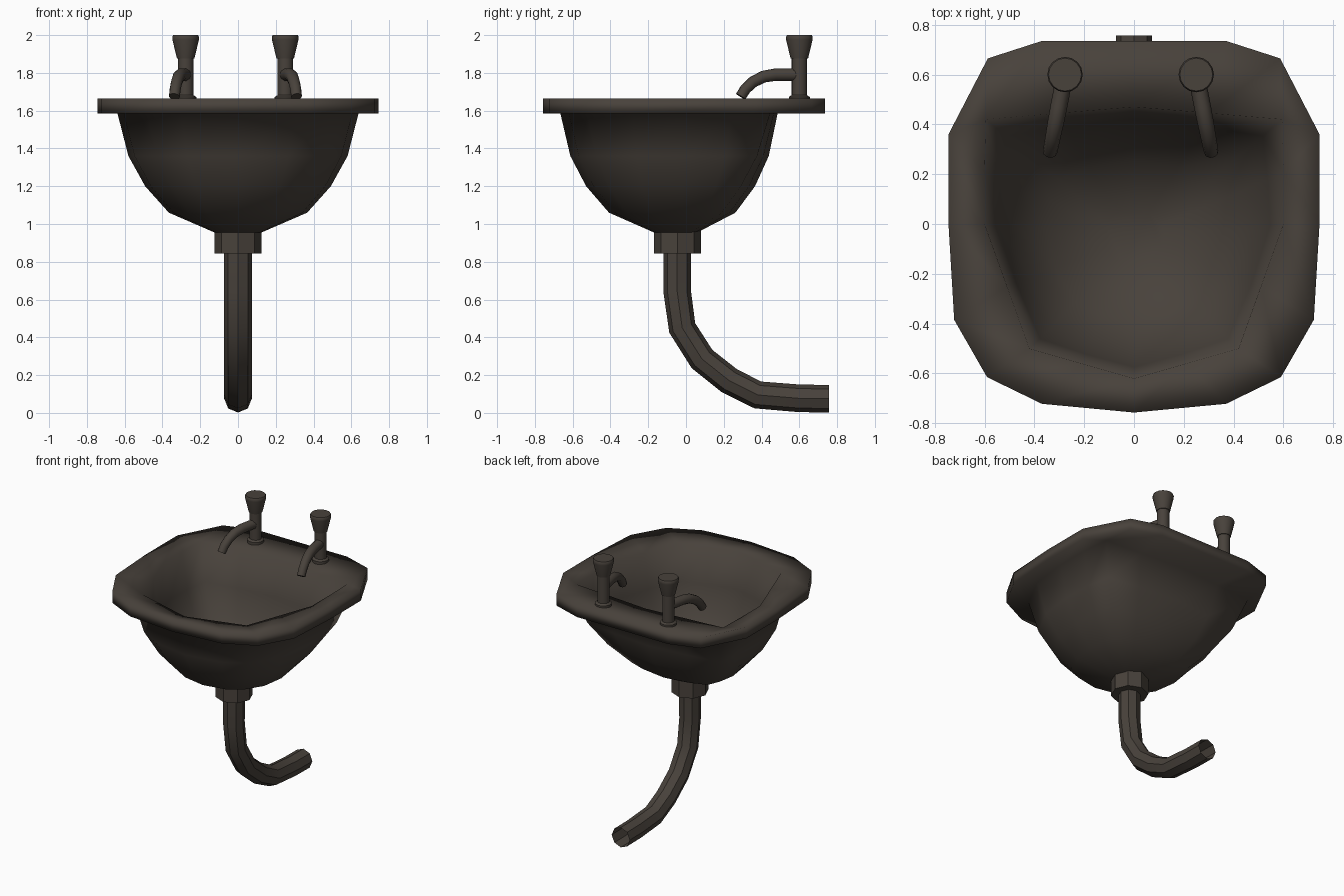
import bpy, bmesh, math
from mathutils import Vector

if "Cube" in bpy.data.objects:
    bpy.data.objects.remove(bpy.data.objects["Cube"])

mat = bpy.data.materials.new("dark_brown_grey")
mat.diffuse_color = (0.065, 0.054, 0.044, 1)
mat.use_nodes = True
mat.node_tree.nodes["Principled BSDF"].inputs["Base Color"].default_value = mat.diffuse_color


def loft(name, rings, cap_start=True, cap_end=True, sharp=40):
    """Skin a list of equal-length closed rings."""
    bm = bmesh.new()
    vs = [[bm.verts.new(p) for p in r] for r in rings]
    n = len(rings[0])
    for a, b in zip(vs, vs[1:]):
        for i in range(n):
            j = (i + 1) % n
            bm.faces.new((a[i], a[j], b[j], b[i]))
    if cap_start:
        bm.faces.new(vs[0][::-1])
    if cap_end:
        bm.faces.new(vs[-1])
    bmesh.ops.recalc_face_normals(bm, faces=bm.faces)
    me = bpy.data.meshes.new(name)
    bm.to_mesh(me)
    bm.free()
    for p in me.polygons:
        p.use_smooth = True
    if sharp:
        me.set_sharp_from_angle(angle=math.radians(sharp))
    me.materials.append(mat)
    ob = bpy.data.objects.new(name, me)
    bpy.context.collection.objects.link(ob)
    return ob


def lathe(name, cx, cy, profile, n):
    return loft(name, [[Vector((cx + r * math.cos(2 * math.pi * i / n),
                                cy + r * math.sin(2 * math.pi * i / n), z))
                        for i in range(n)] for r, z in profile])


def tube(name, path, radii, n, caps):
    """Sweep a circle along a path lying in one vertical plane."""
    path = [Vector(p) for p in path]
    flat = path[-1] - path[0]
    side = Vector((flat.y, -flat.x, 0)).normalized()
    rings = []
    for k, p in enumerate(path):
        t = (path[min(k + 1, len(path) - 1)] - path[max(k - 1, 0)]).normalized()
        up = side.cross(t)
        rings.append([p + radii[k] * (side * math.cos(a) + up * math.sin(a))
                      for a in (2 * math.pi * i / n for i in range(n))])
    return loft(name, rings, caps, caps)


def mirror(half):
    return half + [(-x, y) for x, y in half[-2:0:-1]]


# Basin outlines: right half from front to back
RIM = mirror([(0, -.757), (.37, -.722), (.59, -.615), (.722, -.385), (.745, 0),
              (.745, .36), (.587, .665), (.37, .735), (0, .735)])
OUTER = mirror([(0, -.665), (.3, -.62), (.48, -.52), (.605, -.28), (.638, 0),
                (.637, .24), (.615, .445), (.33, .465), (0, .485)])
INNER = mirror([(0, -.62), (.21, -.56), (.42, -.5), (.51, -.25), (.6, 0),
                (.6, .21), (.595, .42), (.3, .445), (0, .47)])
DRAIN_Y = -.045


def ring(outline, z, s=1.0, roundness=0.0):
    """Outline scaled toward the drain, blended toward an ellipse."""
    pts = []
    for x, y in outline:
        d = Vector((x, y - DRAIN_Y))
        a = math.atan2(d.y / .57, d.x / .62)
        e = Vector((.62 * math.cos(a), (.52 if d.y > 0 else .62) * math.sin(a)))
        d = d.lerp(e, roundness) * s
        pts.append(Vector((d.x, DRAIN_Y + d.y, z)))
    return pts


levels = [(.2, .955, .9), (.585, 1.06, .6), (.78, 1.2, .4), (.915, 1.36, .2), (1, 1.585, 0)]
rings = [ring(OUTER, z, s, r) for s, z, r in levels]
rings += [ring(RIM, 1.585), ring(RIM, 1.665), ring(INNER, 1.645)]
rings += [ring(INNER, z + .03, s * .99, r) for s, z, r in levels[-2::-1]]
loft("basin", rings, sharp=None)

# Waste collar and drain pipe
lathe("drain_collar", 0, DRAIN_Y, [(.125, .845), (.125, .97)], 8)
pipe = [(-.047, .9), (-.047, .645), (-.02, .45), (.085, .285), (.23, .17),
        (.38, .095), (.6, .077), (.757, .075)]
tube("drain_pipe", [(0, y, z) for y, z in pipe], [.073] * 8, 8, False)

# Pair of taps with outward-turned spouts
for label, cx, sgn in (("left", -.277, -1), ("right", .25, 1)):
    lathe(label + "_tap_body", cx, .6,
          [(.056, 1.64), (.056, 1.672), (.041, 1.682), (.041, 1.88)], 16)
    lathe(label + "_tap_knob", cx, .6,
          [(.046, 1.875), (.07, 1.975), (.071, 1.99), (.066, 2.0)], 16)
    spout = [(.6, 1.79), (.47, 1.79), (.41, 1.78), (.355, 1.752), (.315, 1.715), (.29, 1.675)]
    tube(label + "_tap_spout", [(cx + sgn * .06 * (.6 - y) / .31, y, z) for y, z in spout],
         [.034, .034, .033, .031, .03, .029], 10, True)
